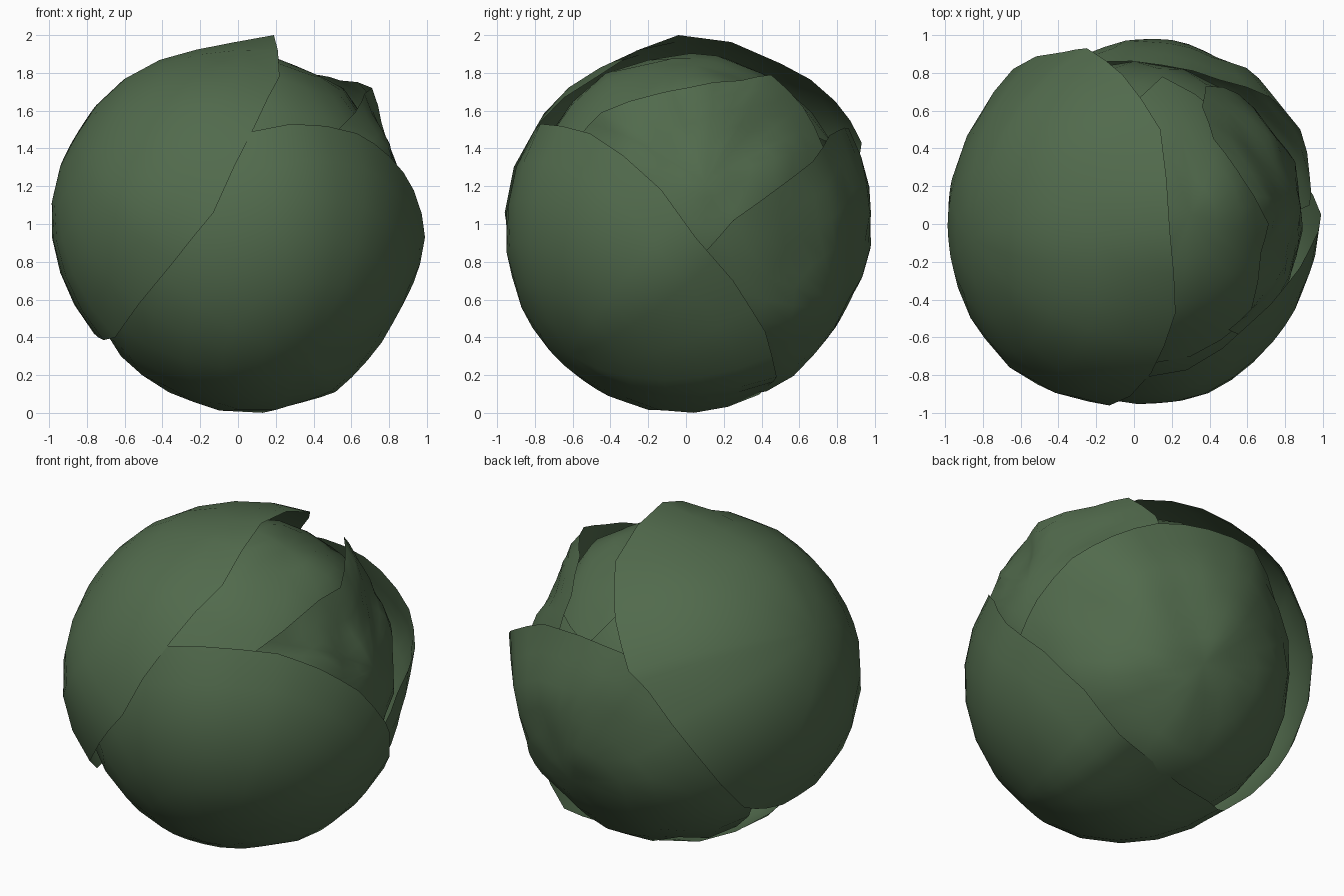
import bpy, bmesh, math
from mathutils import Vector, noise

cube = bpy.data.objects.get("Cube")
if cube:
    bpy.data.objects.remove(cube)

green = bpy.data.materials.new("leaf_green")
green.use_nodes = True
colour = (0.083, 0.145, 0.073, 1)
green.diffuse_color = colour
green.node_tree.nodes["Principled BSDF"].inputs["Base Color"].default_value = colour

CENTRE = Vector((0, 0, 1))


def finish(bm, name):
    mesh = bpy.data.meshes.new(name)
    bmesh.ops.recalc_face_normals(bm, faces=bm.faces)
    bm.to_mesh(mesh)
    bm.free()
    mesh.materials.append(green)
    mesh.shade_smooth()
    obj = bpy.data.objects.new(name, mesh)
    bpy.context.collection.objects.link(obj)


def leaf(name, middle, rim, wrinkle=0.0, rings=6, bulges=()):
    """Curved sheet fanning out from its middle to an irregular rim.
    Bulges are (direction, height) pairs; a negative height makes a dent."""
    middle = Vector(middle)
    rim = [Vector(p) for p in rim]
    outline = []
    for p, q in zip(rim, rim[1:] + rim[:1]):
        outline += [p, (p + q).normalized() * (p.length + q.length) / 2]
    bm = bmesh.new()
    hub = bm.verts.new(CENTRE + middle)
    previous = None
    for r in range(1, rings + 1):
        t = r / rings
        ring = []
        for p in outline:
            way = middle.normalized().slerp(p.normalized(), t)
            radius = middle.length + (p.length - middle.length) * t ** 2
            fade = math.sin(math.pi * t)
            radius += wrinkle * noise.noise(way * 3) * fade
            for direction, height in bulges:
                angle = way.angle(Vector(direction))
                radius += height * math.exp(-(angle / 0.35) ** 2) * min(1, 2 * fade)
            ring.append(bm.verts.new(CENTRE + way * radius))
        for i in range(len(ring)):
            j = (i + 1) % len(ring)
            if previous:
                bm.faces.new((previous[i], ring[i], ring[j], previous[j]))
            else:
                bm.faces.new((hub, ring[i], ring[j]))
        previous = ring
    finish(bm, name)


# Solid heart under the leaves
bm = bmesh.new()
bmesh.ops.create_icosphere(bm, subdivisions=3, radius=0.86)
bmesh.ops.translate(bm, verts=bm.verts, vec=CENTRE)
finish(bm, "heart")

# Large outer leaf over the -x side and the top
leaf("upper_outer_leaf", (-0.86, -0.08, 0.46), [
    (0.19, -0.04, 1.0), (0.22, -0.47, 0.78), (0.09, -0.79, 0.52),
    (-0.13, -0.96, 0.06), (-0.34, -0.89, -0.2), (-0.65, -0.47, -0.6),
    (-0.74, -0.05, -0.6), (-0.76, 0.3, -0.54), (-0.74, 0.48, -0.47),
    (-0.64, 0.82, -0.03), (-0.37, 0.91, 0.33), (-0.25, 0.93, 0.43),
    (-0.06, 0.79, 0.65), (0.14, 0.5, 0.85)],
    bulges=[((-0.15, 0, 1), -0.05), ((-0.95, 0, 0.1), 0.015),
            ((-0.7, -0.73, 0), 0.03)])

# Outer leaf wrapping the front and the underside
leaf("lower_outer_leaf", (0.33, -0.62, -0.69), [
    (-0.15, -0.8, 0.42), (0.28, -0.77, 0.53), (0.63, -0.51, 0.48),
    (0.8, -0.33, 0.36), (0.93, -0.13, 0.18), (0.99, 0.05, -0.07),
    (0.88, 0.25, -0.3), (0.72, 0.42, -0.57), (0.51, 0.48, -0.81),
    (0.28, 0.44, -0.85), (-0.3, 0.3, -0.87), (-0.62, 0.05, -0.7),
    (-0.72, -0.3, -0.44), (-0.6, -0.65, 0)],
    bulges=[((0.18, -0.1, -1), 0.03), ((0, -0.64, -0.75), 0.015)])

# Back leaf, its free rim flaring away from the heart
leaf("back_leaf", (0.2, 0.86, -0.4), [
    (0.93, 0.1, -0.15), (0.93, 0.25, 0.02), (0.88, 0.5, 0.2),
    (0.72, 0.67, 0.33), (0.46, 0.76, 0.47), (0.15, 0.84, 0.51),
    (-0.17, 0.86, 0.49), (-0.45, 0.72, 0.3), (-0.7, 0.52, 0),
    (-0.7, 0.3, -0.47), (-0.42, 0.1, -0.82), (0.05, 0.1, -0.92),
    (0.5, 0.15, -0.77), (0.8, 0.05, -0.44)], wrinkle=0.06,
    bulges=[((0.5, 0.65, -0.55), 0.03)])

# Inner leaf on the +x side with a curled tip
leaf("inner_leaf", (0.87, 0.1, 0.22), [
    (0.5, -0.56, 0.47), (0.62, -0.45, 0.59), (0.67, -0.15, 0.69),
    (0.71, 0, 0.72), (0.54, 0.29, 0.76), (0.42, 0.45, 0.79),
    (0.36, 0.62, 0.62), (0.38, 0.73, 0.4), (0.55, 0.69, 0.1),
    (0.7, 0.5, -0.2), (0.83, 0.1, -0.25), (0.8, -0.3, 0.1),
    (0.6, -0.6, 0.25)], wrinkle=0.06)

# Leaf next to the heart, seen in the gap at the top
leaf("heart_leaf", (0.3, 0.05, 0.84), [
    (-0.1, -0.73, 0.46), (0.3, -0.7, 0.4), (0.6, -0.5, 0.37),
    (0.73, -0.1, 0.45), (0.65, 0.3, 0.47), (0.48, 0.56, 0.48),
    (0.15, 0.78, 0.42), (-0.1, 0.5, 0.72), (-0.1, 0, 0.89)],
    wrinkle=0.04, rings=4)
